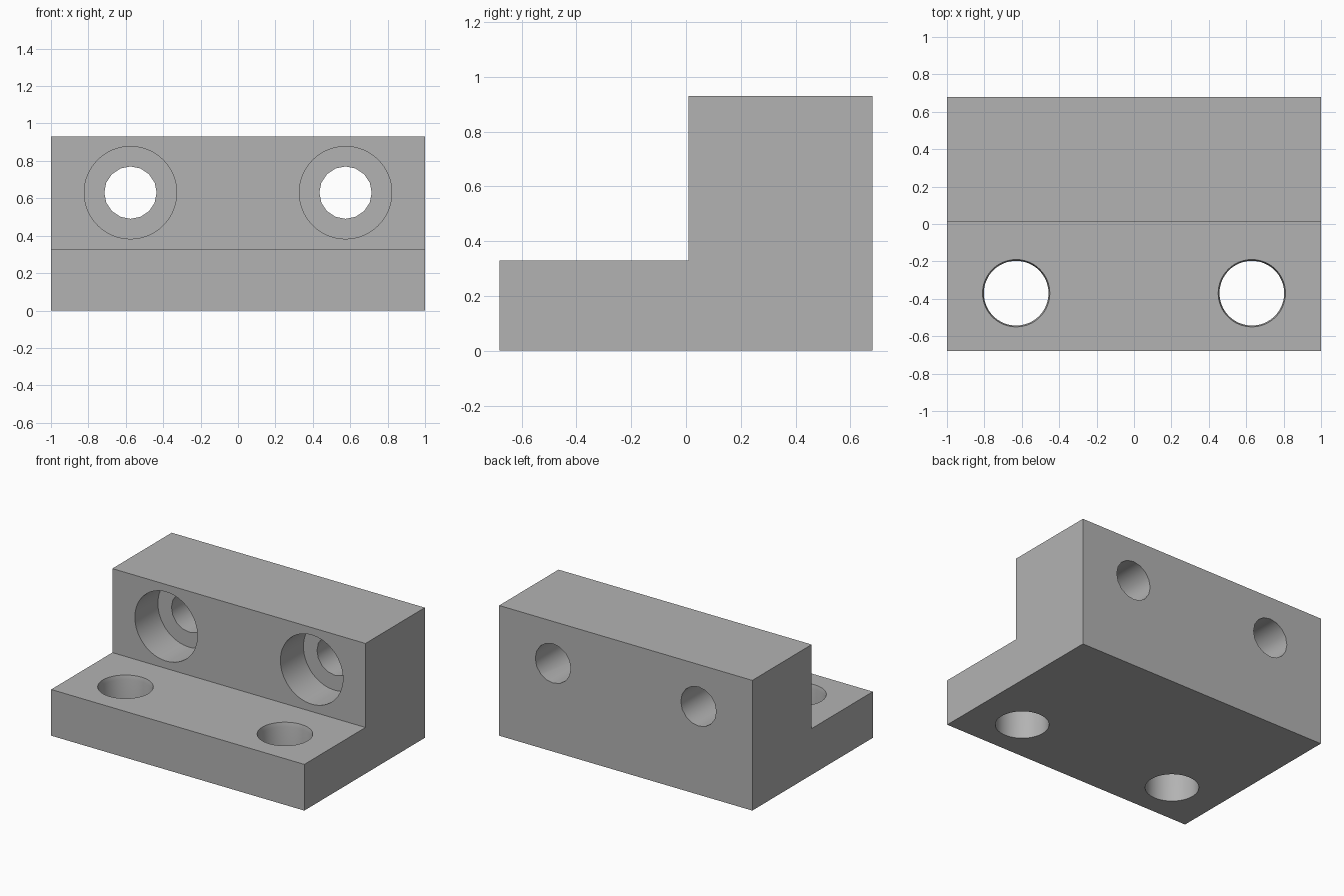
import bpy
import bmesh
import math
from mathutils import Matrix

if "Cube" in bpy.data.objects:
    bpy.data.objects.remove(bpy.data.objects["Cube"], do_unlink=True)

HALF_DEPTH, HEIGHT = 0.68, 0.93
STEP_Y, STEP_Z = 0.01, 0.33

grey = bpy.data.materials.new("plain_grey")
grey.use_nodes = True
colour = (0.45, 0.45, 0.45, 1)
grey.diffuse_color = colour
grey.node_tree.nodes["Principled BSDF"].inputs["Base Color"].default_value = colour


def add_object(name, bm):
    bmesh.ops.recalc_face_normals(bm, faces=bm.faces)
    mesh = bpy.data.meshes.new(name)
    bm.to_mesh(mesh)
    bm.free()
    mesh.materials.append(grey)
    obj = bpy.data.objects.new(name, mesh)
    bpy.context.collection.objects.link(obj)
    return obj


def cone_cutter(name, centre, r_low, r_high, length, sides, along_y=False):
    bm = bmesh.new()
    turn = Matrix.Rotation(math.pi / 2, 4, "X") if along_y else Matrix()
    bmesh.ops.create_cone(bm, cap_ends=True, segments=sides, radius1=r_low,
                          radius2=r_high, depth=length,
                          matrix=Matrix.Translation(centre) @ turn)
    obj = add_object(name, bm)
    obj.hide_render = True
    return obj


# L-shaped block, extruded across the width
bm = bmesh.new()
profile = [(-HALF_DEPTH, 0), (HALF_DEPTH, 0), (HALF_DEPTH, HEIGHT),
           (STEP_Y, HEIGHT), (STEP_Y, STEP_Z), (-HALF_DEPTH, STEP_Z)]
face = bm.faces.new([bm.verts.new((-1, y, z)) for y, z in profile])
new = bmesh.ops.extrude_face_region(bm, geom=[face])["geom"]
bmesh.ops.translate(bm, vec=(2, 0, 0),
                    verts=[v for v in new if isinstance(v, bmesh.types.BMVert)])
block = add_object("mounting_block", bm)

# Holes on both sides: counterbored through the wall, chamfered through the foot
cutters = []
for side in (-1, 1):
    wall_x, foot_x = side * 0.575, side * 0.63
    cutters += [
        cone_cutter("counterbore", (wall_x, STEP_Y + 0.08, 0.63),
                    0.247, 0.247, 0.36, 64, along_y=True),
        cone_cutter("bolt_hole", (wall_x, 0.5, 0.63),
                    0.14, 0.14, 0.8, 16, along_y=True),
        cone_cutter("foot_hole", (foot_x, -0.37, 0.15),
                    0.173, 0.173, 0.6, 64),
        cone_cutter("foot_chamfer", (foot_x, -0.37, STEP_Z),
                    0.173, 0.187, 0.06, 64),
    ]

bpy.context.view_layer.objects.active = block
for cutter in cutters:
    cut = block.modifiers.new(cutter.name, "BOOLEAN")
    cut.operation = "DIFFERENCE"
    cut.solver = "EXACT"
    cut.object = cutter
    bpy.ops.object.modifier_apply(modifier=cut.name)
    bpy.data.objects.remove(cutter, do_unlink=True)

# Smooth bores, sharp edges
bpy.ops.object.select_all(action="DESELECT")
block.select_set(True)
bpy.ops.object.shade_smooth_by_angle(angle=math.radians(30))
